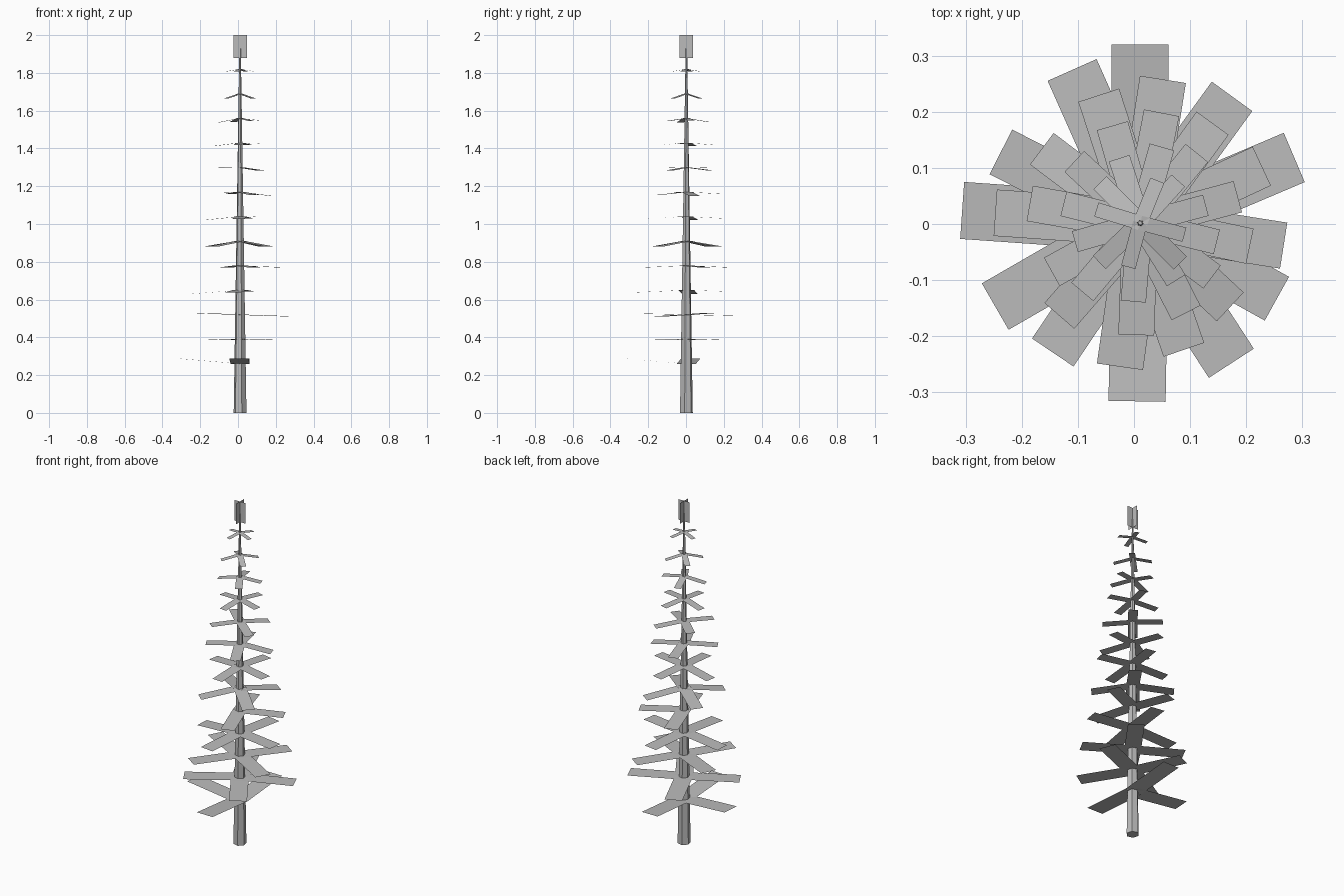
import bpy
import bmesh
from math import cos, sin, radians
from mathutils import Vector, Matrix

default_cube = bpy.data.objects.get("Cube")
if default_cube:
    bpy.data.objects.remove(default_cube, do_unlink=True)

# Single flat grey for the whole tree
grey = bpy.data.materials.new("plain_grey")
grey.use_nodes = True
grey.diffuse_color = (0.5, 0.5, 0.5, 1)
shader = next(n for n in grey.node_tree.nodes if n.type == 'BSDF_PRINCIPLED')
shader.inputs["Base Color"].default_value = grey.diffuse_color

CENTRE = Vector((0.011, 0.002, 0))


def finish(bm, name):
    """Turn a bmesh into a named object standing on the trunk axis."""
    mesh = bpy.data.meshes.new(name)
    bm.to_mesh(mesh)
    bm.free()
    mesh.materials.append(grey)
    obj = bpy.data.objects.new(name, mesh)
    obj.location = CENTRE
    bpy.context.collection.objects.link(obj)
    return obj


def add_card(bm, start, end, side):
    """Add a flat rectangle from start to end, side being its half width."""
    corners = (start - side, end - side, end + side, start + side)
    bm.faces.new([bm.verts.new(c) for c in corners])


# Trunk: slim tapered pole
bm = bmesh.new()
height = 1.93
bmesh.ops.create_cone(bm, cap_ends=True, segments=6, radius1=0.035,
                      radius2=0.004, depth=height,
                      matrix=Matrix.Translation((0, 0, height / 2))
                      @ Matrix.Rotation(radians(15), 4, 'Z'))
finish(bm, "trunk")

# Branch tiers from the bottom up: tip rise, sideways lean, card directions
tiers = [
    (0.027, 0, (90, 176, 269)),
    (-0.005, 0, (23, 114, 210, 303)),
    (0, -0.01, (54, 153, 236, 331)),
    (-0.01, 0.01, (81, 176, 262, 351)),
    (-0.01, 0, (25, 108, 289)),
    (-0.03, 0, (54, 143, 229, 317)),
    (-0.012, 0.008, (79, 170, 268, 348)),
    (-0.013, -0.01, (15, 106, 209, 297)),
    (-0.01, -0.01, (51, 137, 230, 323)),
    (-0.012, 0.005, (74, 166, 265, 346)),
    (-0.018, 0.005, (15, 108, 196, 302)),
    (-0.025, 0, (48, 135, 224, 315)),
    (-0.013, 0, (68, 163, 255, 345)),
]
for i, (rise, lean, directions) in enumerate(tiers):
    bm = bmesh.new()
    length = 0.318 - 0.0197 * i
    half_width = length * 0.16
    root = Vector((0, 0, 0.26 + 0.13 * i))
    for degrees in directions:
        a = radians(degrees)
        tip = root + Vector((length * cos(a), length * sin(a),
                             rise + lean * cos(a)))
        add_card(bm, root, tip, Vector((-sin(a), cos(a), 0)) * half_width)
    finish(bm, f"branch_tier_{i + 1}")

# Treetop: two upright crossed cards
bm = bmesh.new()
for side in (Vector((0.036, 0, 0)), Vector((0, 0.036, 0))):
    add_card(bm, Vector((0, 0, 1.88)), Vector((0, 0, 2)), side)
finish(bm, "treetop_cross")
